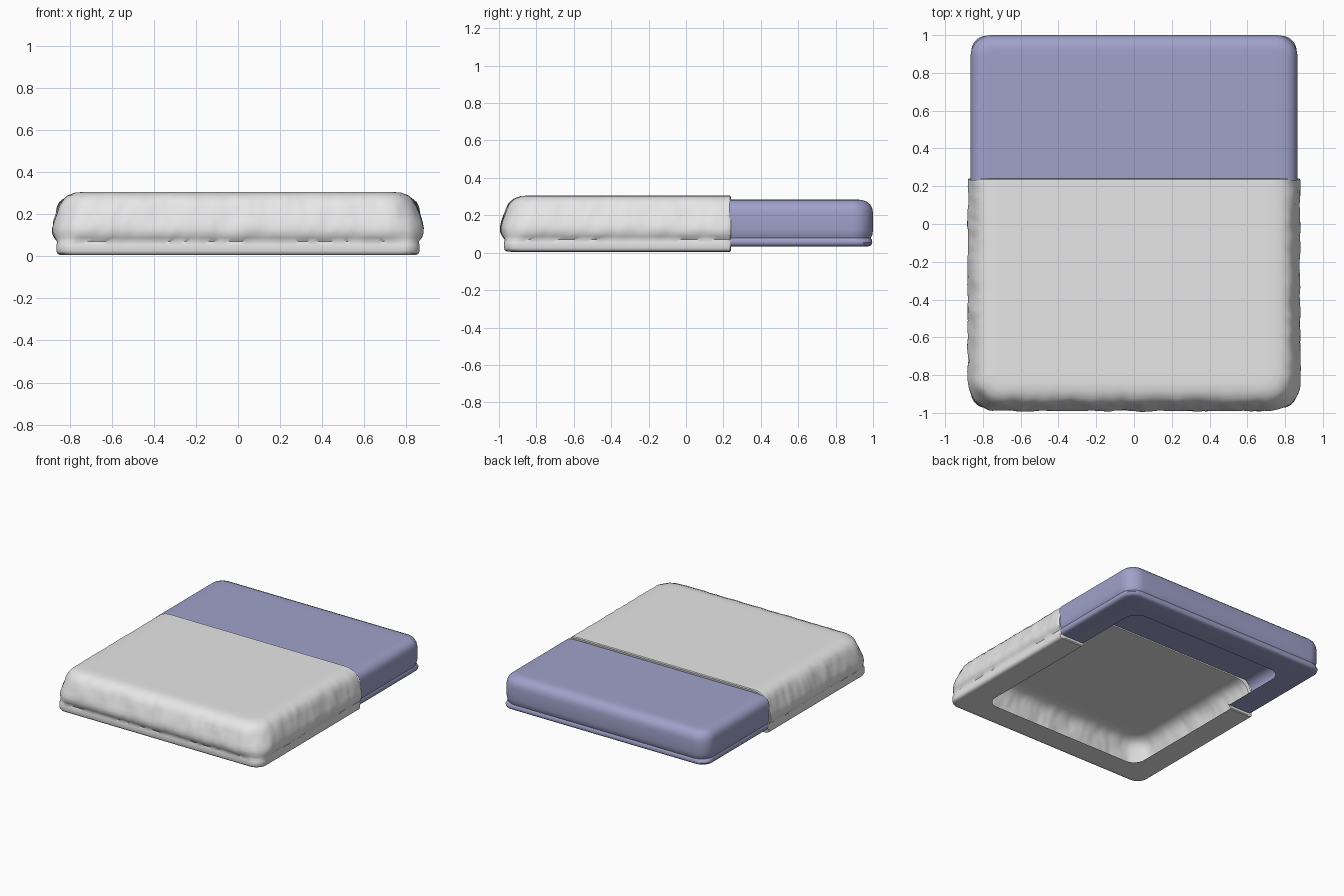
import bpy, bmesh, math
from mathutils import Vector, noise

if "Cube" in bpy.data.objects:
    bpy.data.objects.remove(bpy.data.objects["Cube"])


def material(name, rgb):
    m = bpy.data.materials.new(name)
    m.diffuse_color = (*rgb, 1)
    m.use_nodes = True
    m.node_tree.nodes["Principled BSDF"].inputs["Base Color"].default_value = m.diffuse_color
    return m


def u_path(hx, front, end, r, n_side, n_front, n_corner):
    """U-shaped plan outline with rounded corners, open at y = end.
    Returns (x, y, outward normal)."""
    pts = []
    for i in range(n_side):
        pts.append((hx, end + (front + r - end) * i / n_side, Vector((1, 0))))
    for i in range(n_corner):
        a = -math.pi / 2 * i / n_corner
        nrm = Vector((math.cos(a), math.sin(a)))
        pts.append((hx - r + r * nrm.x, front + r + r * nrm.y, nrm))
    for i in range(n_front // 2 + 1):
        pts.append(((hx - r) * (1 - 2 * i / n_front), front, Vector((0, -1))))
    left = [(-x, y, Vector((-n.x, n.y))) for x, y, n in reversed(pts[:-1])]
    return pts + left


def shell(name, hx, front, end, profile, mat, counts, flip=1, lip=0):
    """Hollow cover: profile rows are (inset, z, corner radius, wrinkle)."""
    bm = bmesh.new()
    rings = []
    for inset, z, r, amp in profile:
        ring = []
        for x, y, n in u_path(hx - inset, front + inset, end, r, *counts):
            fade = min(1, max(0, (end - y) / 0.06))
            p = Vector((x * 11, y * 11, z * 7))
            w = noise.noise(p) + 0.6 * noise.noise(p * 2.3)
            d = amp * w * fade
            ring.append(bm.verts.new((x + n.x * d, (y + n.y * d) * flip, z)))
        rings.append(ring)
    for a, b in zip(rings, rings[1:]):
        for i in range(len(a) - 1):
            bm.faces.new((a[i], a[i + 1], b[i + 1], b[i]))
    bm.faces.new(rings[0])
    # turned-in hem at the open end
    if lip:
        edges = [e for e in bm.edges if e.is_boundary
                 and all(abs(v.co.y * flip - end) < 1e-4 for v in e.verts)]
        for fwd, sx, sz in ((0.005, 0.994, 0.96), (0.0, 0.972, 0.82)):
            res = bmesh.ops.extrude_edge_only(bm, edges=edges)["geom"]
            edges = [g for g in res if isinstance(g, bmesh.types.BMEdge)]
            for v in (g for g in res if isinstance(g, bmesh.types.BMVert)):
                v.co.x *= sx
                v.co.z = 0.157 + (v.co.z - 0.157) * sz
                v.co.y = (end + fwd) * flip
    bmesh.ops.recalc_face_normals(bm, faces=bm.faces)
    top = max(bm.faces, key=lambda f: f.calc_area())
    if top.normal.z < 0:
        bmesh.ops.reverse_faces(bm, faces=bm.faces)
    me = bpy.data.meshes.new(name)
    bm.to_mesh(me)
    bm.free()
    me.materials.append(mat)
    ob = bpy.data.objects.new(name, me)
    bpy.context.collection.objects.link(ob)
    bpy.ops.object.select_all(action="DESELECT")
    ob.select_set(True)
    bpy.context.view_layer.objects.active = ob
    bpy.ops.object.shade_smooth_by_angle(angle=math.radians(45))
    return ob


pale = material("pale grey cloth", (0.8, 0.8, 0.8))
blue = material("dusty blue cloth", (0.35, 0.36, 0.59))

# wrinkled fitted cover over the front
cover_profile = [
    (0.19, 0.306, 0.06, 0), (0.15, 0.306, 0.08, 0), (0.11, 0.302, 0.10, 0.003),
    (0.075, 0.288, 0.12, 0.007), (0.052, 0.265, 0.14, 0.009),
    (0.036, 0.235, 0.15, 0.009), (0.024, 0.20, 0.155, 0.009),
    (0.012, 0.165, 0.155, 0.008), (0.005, 0.135, 0.155, 0.007),
    (0.005, 0.11, 0.15, 0.007), (0.014, 0.088, 0.13, 0.006),
    (0.026, 0.07, 0.09, 0.002), (0.023, 0.055, 0.08, 0), (0.022, 0.025, 0.08, 0),
    (0.027, 0.012, 0.08, 0), (0.04, 0.006, 0.08, 0), (0.06, 0.005, 0.08, 0),
    (0.215, 0.005, 0.09, 0)]
shell("front_cover", 0.885, -0.995, 0.235, cover_profile, pale, (56, 80, 12), lip=1)

# smooth cover over the back, built mirrored front to back
pad_profile = [
    (0.12, 0.284, 0.03, 0), (0.08, 0.284, 0.04, 0), (0.055, 0.281, 0.06, 0),
    (0.032, 0.272, 0.08, 0), (0.014, 0.256, 0.10, 0), (0.004, 0.235, 0.11, 0),
    (0.0, 0.21, 0.11, 0), (0.0, 0.12, 0.11, 0), (0.004, 0.095, 0.11, 0),
    (0.012, 0.078, 0.10, 0), (0.007, 0.07, 0.09, 0), (0.004, 0.055, 0.08, 0),
    (0.008, 0.042, 0.08, 0), (0.02, 0.035, 0.08, 0), (0.04, 0.033, 0.08, 0),
    (0.205, 0.033, 0.10, 0)]
shell("back_cover", 0.865, -1.0, -0.23, pad_profile, blue, (12, 8, 10), flip=-1)
